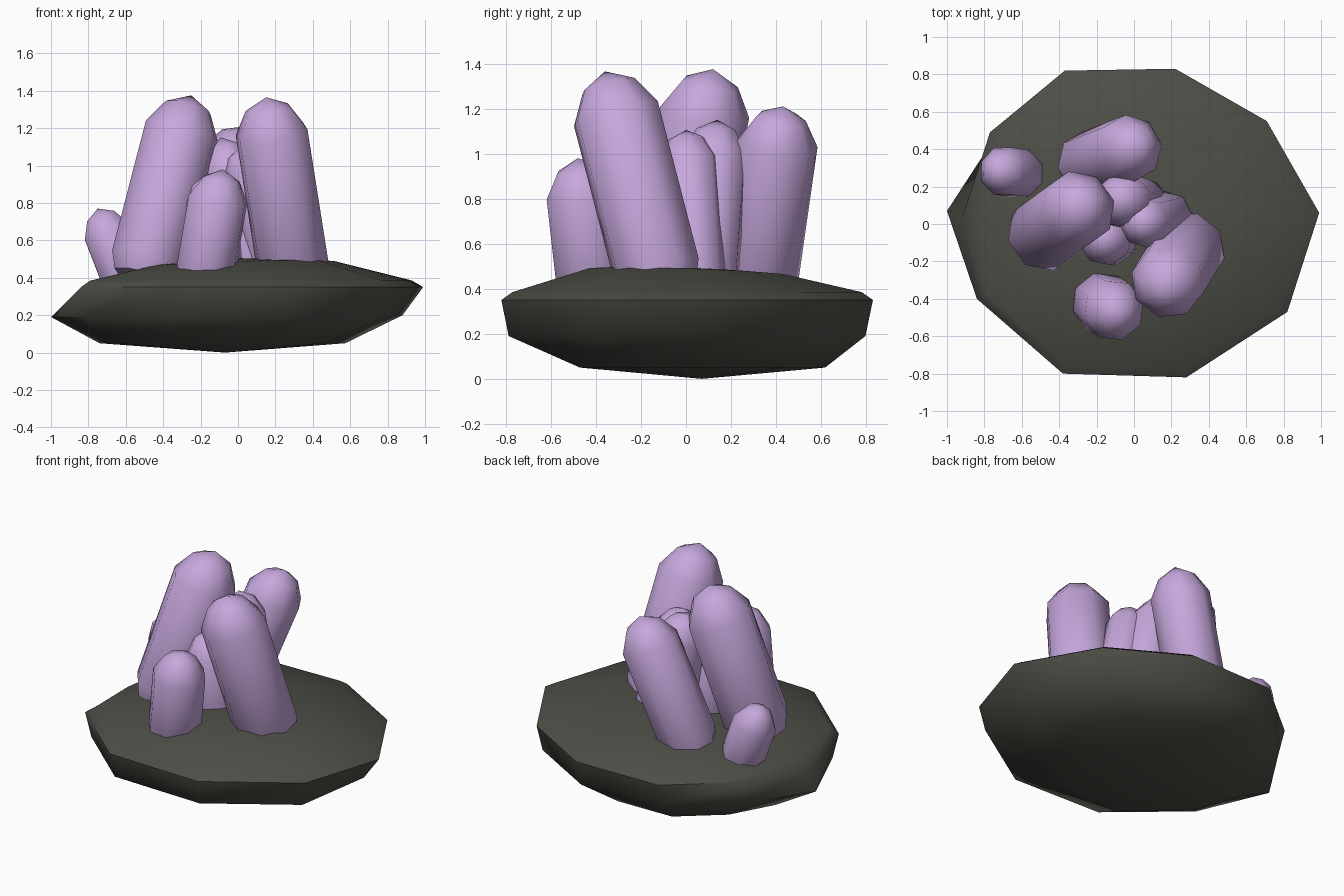
import bpy, bmesh, math
from mathutils import Vector

if "Cube" in bpy.data.objects:
    bpy.data.objects.remove(bpy.data.objects["Cube"])


def material(name, color):
    m = bpy.data.materials.new(name)
    m.diffuse_color = (*color, 1)
    m.use_nodes = True
    m.node_tree.nodes["Principled BSDF"].inputs["Base Color"].default_value = m.diffuse_color
    return m


def lathe(name, rings, bottom, top, mat, angle):
    """Skin a stack of equal-sized point rings, closed by a bottom and a top point."""
    bm = bmesh.new()
    loops = [[bm.verts.new(p) for p in ring] for ring in rings]
    lo, hi = bm.verts.new(bottom), bm.verts.new(top)
    n = len(loops[0])
    for i in range(n):
        j = (i + 1) % n
        bm.faces.new((lo, loops[0][j], loops[0][i]))
        for a, b in zip(loops, loops[1:]):
            bm.faces.new((a[i], a[j], b[j], b[i]))
        bm.faces.new((loops[-1][i], loops[-1][j], hi))
    bmesh.ops.recalc_face_normals(bm, faces=bm.faces)
    me = bpy.data.meshes.new(name)
    bm.to_mesh(me)
    bm.free()
    ob = bpy.data.objects.new(name, me)
    bpy.context.collection.objects.link(ob)
    me.materials.append(mat)
    bpy.ops.object.select_all(action='DESELECT')
    ob.select_set(True)
    bpy.context.view_layer.objects.active = ob
    bpy.ops.object.shade_smooth_by_angle(angle=math.radians(angle))
    return ob


stone = material("dark_stone", (0.075, 0.076, 0.063))
violet = material("violet_crystal", (0.57, 0.39, 0.72))

# Rock slab: ten-sided outline, counter-clockwise
outline = [(0.99, 0.06), (0.71, 0.55), (0.22, 0.83), (-0.37, 0.82), (-0.77, 0.49),
           (-1.0, 0.07), (-0.84, -0.40), (-0.38, -0.80), (0.28, -0.82), (0.82, -0.47)]


def ring(scale, z, dx=0.0, dy=0.0, tilt=0.0):
    return [Vector((x * scale + dx, y * scale + dy, z + tilt * (x - y) * scale))
            for x, y in outline]


low_rim, high_rim, shoulder = ring(0.96, 0.19), ring(1.0, 0.35), ring(0.94, 0.385)
low_rim[0] = Vector((0.88, 0.06, 0.20))
# chipped left corner
low_rim[5] = Vector((-1.0, 0.07, 0.19))
high_rim[5] = Vector((-0.92, 0.03, 0.27))
shoulder[5] = Vector((-0.83, 0.03, 0.355))
lathe("rock_base",
      [ring(0.66, 0.05, -0.08, 0.07), low_rim, high_rim, shoulder,
       ring(0.52, 0.475, tilt=0.03)],
      (-0.07, 0.07, 0.0), (0, -0.1, 0.505), stone, 60)


def crystal(name, foot, tip, r, turn, sides=8):
    """Leaning prism with a rounded point and a tucked-in foot."""
    foot, tip = Vector(foot), Vector(tip)
    axis = (tip - foot).normalized()
    length = (tip - foot).length
    u = axis.cross(Vector((0, 1, 0))).normalized()
    v = axis.cross(u)
    profile = [(-0.09, 0.82), (0.0, 1.0), (length - 0.98 * r, 1.0),
               (length - 0.33 * r, 0.62)]
    rings = []
    for d, s in profile:
        rings.append([foot + axis * d + (u * math.cos(a) + v * math.sin(a)) * r * s
                      for a in (turn + 2 * math.pi * k / sides for k in range(sides))])
    lathe(name, rings, foot - axis * 0.1, tip, violet, 50)


# Crystals: foot, tip, radius, twist
for args in [
    ("large_left_crystal", (-0.48, -0.05, 0.49), (-0.25, 0.12, 1.375), 0.205, 0.2),
    ("large_right_crystal", (0.29, -0.13, 0.48), (0.15, -0.36, 1.365), 0.2, 0.5),
    ("back_crystal", (-0.24, 0.32, 0.44), (0.04, 0.43, 1.21), 0.18, 0.1),
    ("front_crystal", (-0.17, -0.42, 0.45), (-0.08, -0.48, 0.98), 0.165, 0.3),
    ("small_left_crystal", (-0.61, 0.27, 0.41), (-0.75, 0.29, 0.77), 0.135, 0.4),
    ("middle_crystal", (0.05, 0.09, 0.47), (-0.09, 0.14, 1.15), 0.15, 0.3),
    ("inner_right_crystal", (0.18, 0.04, 0.48), (0.02, 0.0, 1.105), 0.135, 0.1),
    ("inner_left_crystal", (-0.12, -0.07, 0.48), (-0.17, -0.08, 0.95), 0.145, 0.2),
]:
    crystal(*args)
